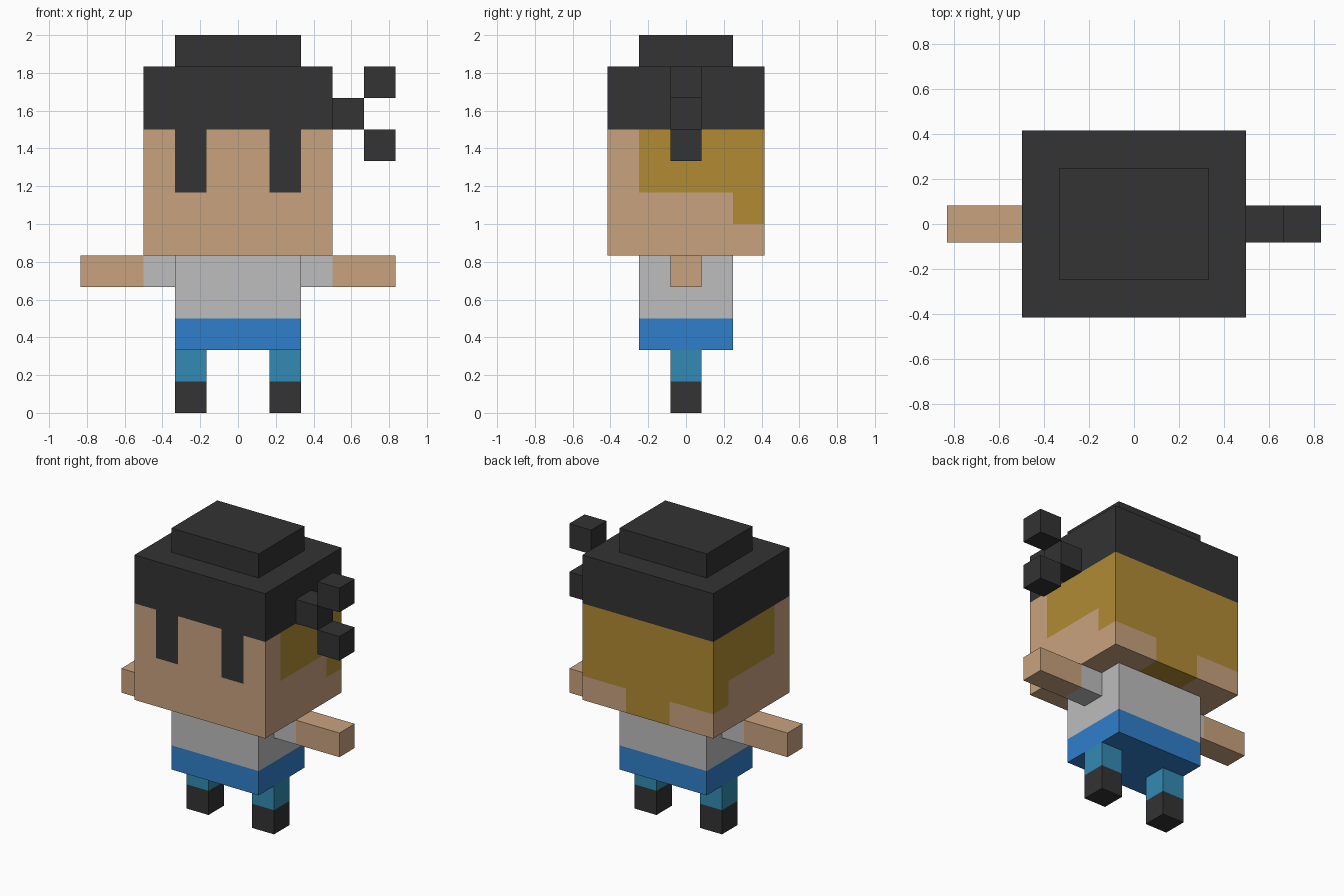
import bpy
import bmesh
from mathutils import Vector

U = 1 / 6  # one block of the model

cube = bpy.data.objects.get("Cube")
if cube:
    bpy.data.objects.remove(cube, do_unlink=True)


def linear(c):
    c /= 255
    return c / 12.92 if c <= 0.04045 else ((c + 0.055) / 1.055) ** 2.4


def material(name, rgb):
    mat = bpy.data.materials.new(name)
    colour = [linear(c) for c in rgb] + [1]
    mat.use_nodes = True
    mat.diffuse_color = colour
    for node in mat.node_tree.nodes:
        if node.type == 'BSDF_PRINCIPLED':
            node.inputs["Base Color"].default_value = colour
    return mat


skin = material("skin", (201, 162, 127))
black = material("black", (51, 51, 51))
gold = material("dark gold", (178, 139, 52))
shirt = material("light grey", (189, 189, 189))
blue = material("blue", (48, 127, 203))
teal = material("teal", (51, 138, 179))


def box(name, low, high, mats, rule=None, cuts=()):
    """Box between two corners in blocks, cut by (axis, position) planes.
    rule(centre, normal) picks the material index of each face."""
    low, high = Vector(low), Vector(high)
    size, mid = high - low, (low + high) / 2
    bm = bmesh.new()
    bmesh.ops.create_cube(bm, size=1)
    for v in bm.verts:
        v.co = Vector(a * b for a, b in zip(v.co, size)) + mid
    for axis, pos in cuts:
        point, normal = Vector(), Vector()
        point[axis], normal[axis] = pos, 1
        bmesh.ops.bisect_plane(bm, geom=bm.verts[:] + bm.edges[:] + bm.faces[:],
                               plane_co=point, plane_no=normal)
    bm.normal_update()
    for f in bm.faces:
        if rule:
            f.material_index = rule(f.calc_center_median(), f.normal)
    bmesh.ops.scale(bm, vec=(U, U, U), verts=bm.verts)
    mesh = bpy.data.meshes.new(name)
    bm.to_mesh(mesh)
    bm.free()
    for m in mats:
        mesh.materials.append(m)
    obj = bpy.data.objects.new(name, mesh)
    bpy.context.collection.objects.link(obj)
    return obj


# Head: hair band, two front locks, gold patch on back and sides
def head_rule(c, n):
    if c.z > 9:
        return 1
    if n.y < -0.5:
        return 1 if 1 < abs(c.x) < 2 and c.z > 7 else 0
    if n.y > 0.5:
        return 2 if c.z > 6 or abs(c.x) < 1 else 0
    if abs(n.x) > 0.5:
        return 2 if c.y > -1.5 and c.z > (6 if c.y > 1.5 else 7) else 0
    return 2 if abs(c.x) < 1 and c.y > 1.5 else 0


head_cuts = [(0, p) for p in (-2, -1, 1, 2)]
head_cuts += [(1, p) for p in (-1.5, 1.5)]
head_cuts += [(2, p) for p in (6, 7, 9)]
box("head", (-3, -2.5, 5), (3, 2.5, 11), [skin, black, gold], head_rule, head_cuts)
box("hair_top", (-2, -1.5, 11), (2, 1.5, 12), [black])

# Knot tied at the left side of the head
box("knot_base", (3, -0.5, 9), (4, 0.5, 10), [black])
for name, z in (("upper", 10), ("lower", 8)):
    box("knot_tail_" + name, (4, -0.5, z), (5, 0.5, z + 1), [black])

# Torso: shirt over blue waist
box("torso", (-2, -1.5, 2), (2, 1.5, 5), [shirt, blue],
    lambda c, n: int(c.z < 3), [(2, 3)])

# Arms with short sleeves, legs with shoes
for side, s in (("left", 1), ("right", -1)):
    xs = sorted((2 * s, 5 * s))
    box(side + "_arm", (xs[0], -0.5, 4), (xs[1], 0.5, 5), [skin, shirt],
        lambda c, n: int(abs(c.x) < 3), [(0, 3 * s)])
    xs = sorted((1 * s, 2 * s))
    box(side + "_leg", (xs[0], -0.5, 0), (xs[1], 0.5, 2), [teal, black],
        lambda c, n: int(c.z < 1), [(2, 1)])
